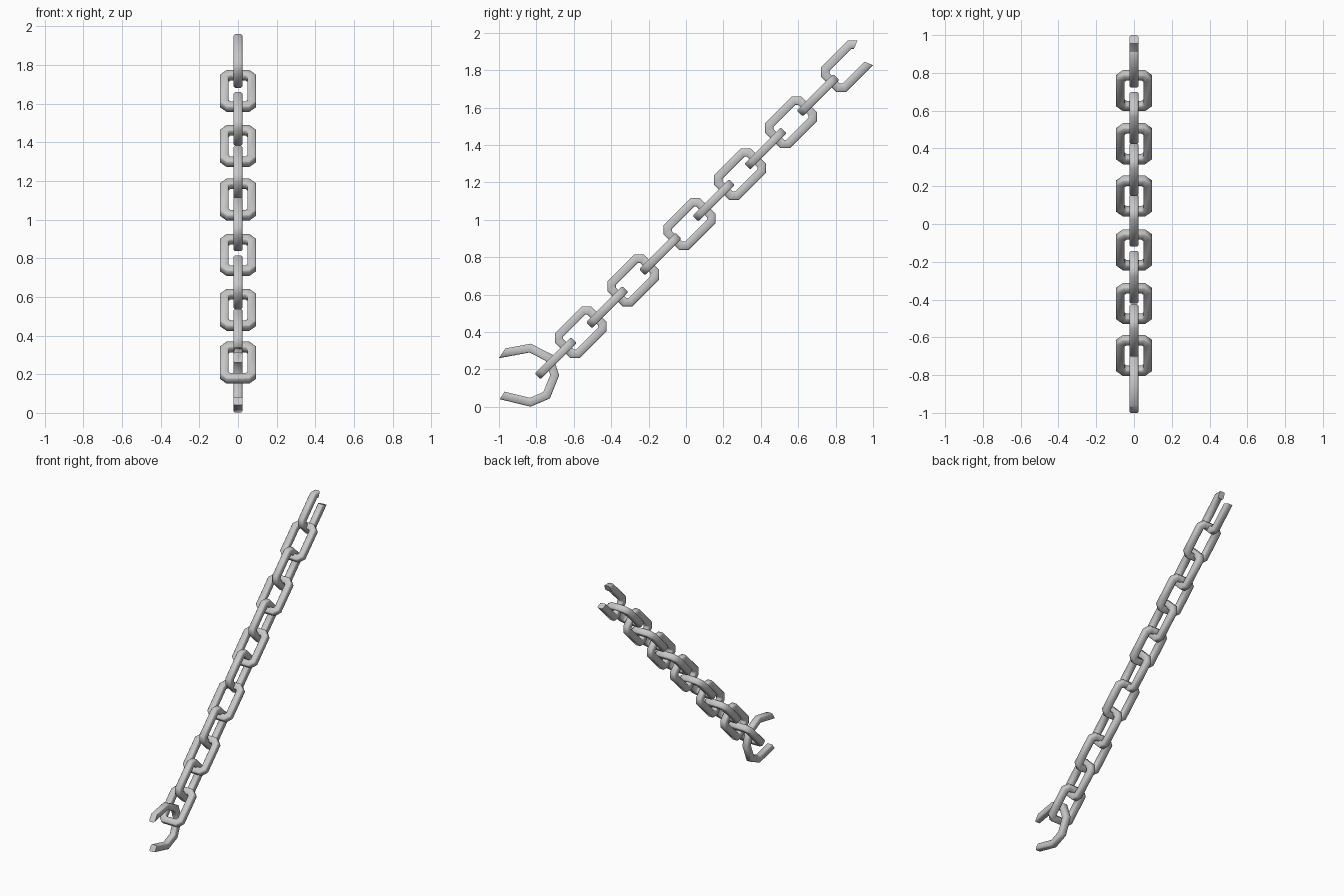
import bpy
import bmesh
import math
from mathutils import Matrix, Vector

cube = bpy.data.objects.get("Cube")
if cube:
    bpy.data.objects.remove(cube)

# Bar cross-section: a square with slightly trimmed corners
H, K = 0.0225, 0.0165
SECTION = [(H, -K), (H, K), (K, H), (-K, H), (-H, K), (-H, -K), (-K, -H), (K, -H)]
SIDES = len(SECTION)
S = math.sqrt(0.5)

steel = bpy.data.materials.new("grey_steel")
steel.use_nodes = True
GREY = (0.57, 0.57, 0.57, 1)
steel.diffuse_color = GREY
steel.node_tree.nodes["Principled BSDF"].inputs["Base Color"].default_value = GREY


def bar_loop(name, points, centre, u, v, dropped=(), end_tangents=None):
    """Sweep the bar around a closed outline with mitred corners.
    Segments in dropped are left out and the bar is capped there."""
    end_tangents = end_tangents or {}
    pts = [Vector(p) for p in points]
    n = len(pts)
    bm = bmesh.new()
    rings = []
    for i, p in enumerate(pts):
        d_in = (p - pts[i - 1]).normalized()
        d_out = (pts[(i + 1) % n] - p).normalized()
        along = d_in if i in dropped else d_out
        t = Vector(end_tangents.get(i, d_in + d_out)).normalized()
        side = Vector((-t.y, t.x)) / t.dot(along)
        ring = []
        for across, up in SECTION:
            q = p + side * across
            ring.append(bm.verts.new((q.x, q.y, up)))
        rings.append(ring)
    for i in range(n):
        a, b = rings[i], rings[(i + 1) % n]
        if i in dropped:
            if (i - 1) % n not in dropped:
                bm.faces.new(a)
            if (i + 1) % n not in dropped:
                bm.faces.new(b)
            continue
        for k in range(SIDES):
            m = (k + 1) % SIDES
            bm.faces.new((a[k], a[m], b[m], b[k]))
    # Remove rings that belong only to dropped segments
    bmesh.ops.delete(bm, geom=[w for w in bm.verts if not w.link_faces], context="VERTS")
    bmesh.ops.recalc_face_normals(bm, faces=bm.faces)
    mesh = bpy.data.meshes.new(name)
    bm.to_mesh(mesh)
    bm.free()
    mesh.materials.append(steel)
    obj = bpy.data.objects.new(name, mesh)
    bpy.context.collection.objects.link(obj)
    u, v = Vector(u), Vector(v)
    rot = Matrix((u, v, u.cross(v))).transposed().to_4x4()
    obj.matrix_world = Matrix.Translation(centre) @ rot
    bpy.ops.object.select_all(action="DESELECT")
    obj.select_set(True)
    bpy.context.view_layer.objects.active = obj
    bpy.ops.object.shade_smooth_by_angle(angle=math.radians(55))


# Centre line of one link: a rectangle with cut corners
A, B, C = 0.115, 0.0715, 0.0225
LINK = [(A, C - B), (A, B - C), (A - C, B), (C - A, B),
        (-A, B - C), (-A, C - B), (C - A, -B), (A - C, -B)]
ALONG, ACROSS, SIDEWAYS = (0, S, S), (0, -S, S), (1, 0, 0)

# Upright links, the last one broken open at its far end
upright = [(-0.563, 0.399), (-0.282, 0.676), (0.019, 0.977),
           (0.288, 1.244), (0.561, 1.521), (0.861, 1.821)]
for i, (y, z) in enumerate(upright):
    last = i == len(upright) - 1
    bar_loop("broken_top_link" if last else f"upright_link_{i + 1}", LINK,
             (0, y, z), ALONG, ACROSS, dropped=(0, 7) if last else ())

# Flat links, turned a quarter around the chain
flat = [(-0.696, 0.260), (-0.421, 0.533), (-0.137, 0.817),
        (0.148, 1.104), (0.425, 1.381), (0.706, 1.666)]
for i, (y, z) in enumerate(flat):
    bar_loop(f"flat_link_{i + 1}", LINK, (0, y, z), ALONG, SIDEWAYS)

# Bent open link at the bottom, with slanted broken ends
HOOK = [(-0.983, 0.286), (-0.833, 0.314), (-0.732, 0.262), (-0.702, 0.169),
        (-0.745, 0.062), (-0.833, 0.0245), (-0.983, 0.061)]
MID = Vector((-0.85, 0.17))
bar_loop("bent_bottom_link", [Vector(p) - MID for p in HOOK],
         (0, MID.x, MID.y), (0, 1, 0), (0, 0, 1), dropped=(6,),
         end_tangents={0: (0.83, -0.55), 6: (-0.83, 0.55)})
